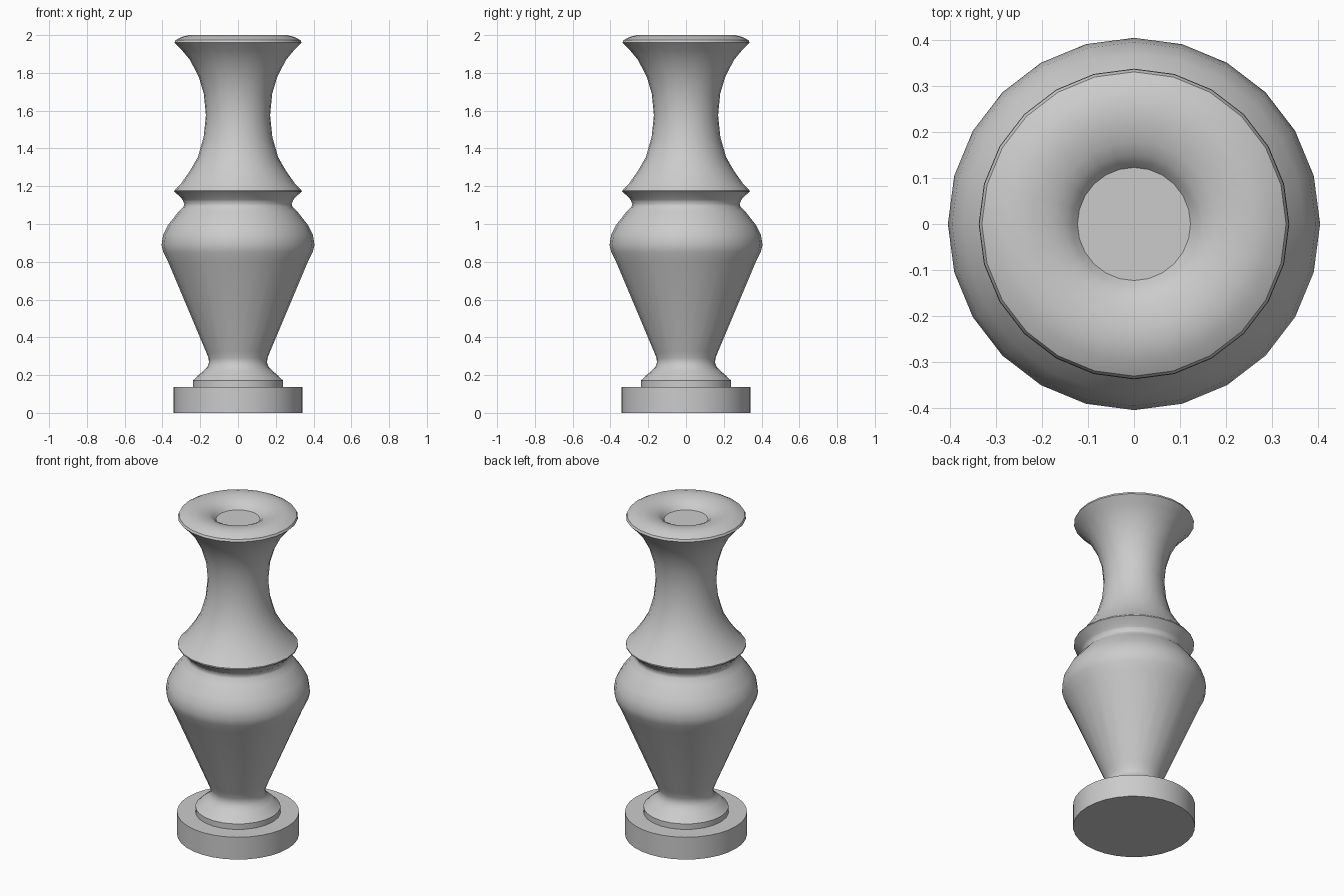
import bpy
import bmesh
import math

if "Cube" in bpy.data.objects:
    bpy.data.objects.remove(bpy.data.objects["Cube"])

stone = bpy.data.materials.new("plain grey")
stone.use_nodes = True
GREY = (0.6, 0.6, 0.6, 1)
stone.diffuse_color = GREY
stone.node_tree.nodes["Principled BSDF"].inputs["Base Color"].default_value = GREY


def lathe(name, profile, sides=24, angle=35):
    """Turn a (radius, height) profile around the z axis."""
    bm = bmesh.new()
    verts = [bm.verts.new((r, 0, z)) for r, z in profile]
    edges = [bm.edges.new(pair) for pair in zip(verts, verts[1:])]
    bmesh.ops.spin(bm, geom=verts + edges, cent=(0, 0, 0), axis=(0, 0, 1),
                   angle=math.tau, steps=sides, use_duplicate=False)
    bmesh.ops.remove_doubles(bm, verts=bm.verts, dist=0.0005)
    bmesh.ops.recalc_face_normals(bm, faces=bm.faces)
    mesh = bpy.data.meshes.new(name)
    bm.to_mesh(mesh)
    bm.free()
    mesh.materials.append(stone)
    obj = bpy.data.objects.new(name, mesh)
    bpy.context.collection.objects.link(obj)
    bpy.ops.object.select_all(action="DESELECT")
    obj.select_set(True)
    bpy.context.view_layer.objects.active = obj
    bpy.ops.object.shade_smooth_by_angle(angle=math.radians(angle))
    return obj


# Round plinth
lathe("base_plinth", [(0, 0), (0.342, 0), (0.342, 0.138), (0, 0.138)], 32)

# Foot ring, narrow ankle, swelling belly and collar
lathe("belly", [
    (0, 0.138), (0.239, 0.138), (0.239, 0.172), (0.228, 0.18), (0.213, 0.197),
    (0.185, 0.22), (0.162, 0.243), (0.154, 0.268), (0.156, 0.29), (0.17, 0.325),
    (0.37, 0.8), (0.395, 0.85), (0.405, 0.89), (0.396, 0.945), (0.37, 0.995),
    (0.315, 1.065), (0.288, 1.093), (0.284, 1.108), (0.292, 1.125), (0, 1.125)], angle=50)

# Waisted neck with flared skirt, rolled lip and shallow dished mouth
lathe("neck", [
    (0, 1.12), (0.288, 1.12), (0.3, 1.138), (0.338, 1.172), (0.337, 1.178),
    (0.303, 1.212), (0.255, 1.28), (0.212, 1.355), (0.182, 1.46), (0.17, 1.575),
    (0.181, 1.69), (0.208, 1.78), (0.255, 1.87), (0.297, 1.92), (0.337, 1.96),
    (0.331, 1.973), (0.3, 1.99), (0.26, 2), (0.22, 1.998), (0.18, 1.989),
    (0.15, 1.974), (0.135, 1.96), (0.123, 1.945), (0, 1.945)])
